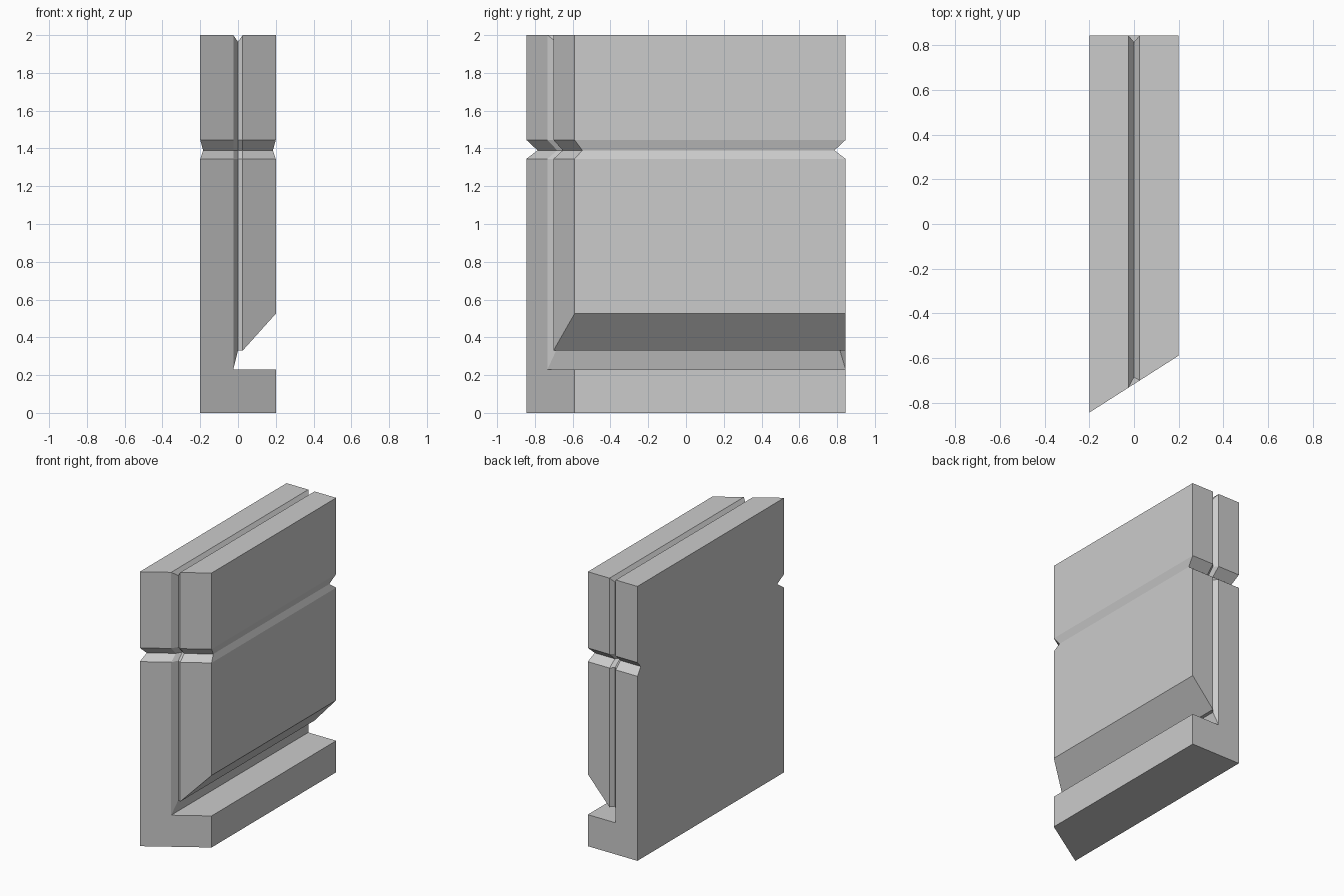
import bpy, bmesh
from mathutils import Vector

if "Cube" in bpy.data.objects:
    bpy.data.objects.remove(bpy.data.objects["Cube"])

# Outline of the panel in x/z: wall, foot, undercut slot, top groove
outline = [(-.2, 0), (.2, 0), (.2, .23), (-.025, .23), (0, .33), (.025, .33),
           (.2, .525), (.2, 2), (.025, 2), (0, 1.965), (-.025, 2), (-.2, 2)]
# End faces as outline indices: left/foot, groove sides, right panel
ends = [(0, 1, 2, 3, 10, 11), (3, 4, 9, 10), (4, 5, 8, 9), (5, 6, 7, 8)]
BACK, GROOVE = .845, .03


def front_y(x):
    """Mitred front end."""
    return -.845 + (x + .2) * .255 / .4


bm = bmesh.new()
front, back = [], []
for x, z in outline:
    inset = GROOVE if x == 0 else 0
    front.append(bm.verts.new((x, front_y(x) + inset, z)))
    back.append(bm.verts.new((x, BACK - inset, z)))
for f in ends:
    bm.faces.new([front[i] for i in f])
    bm.faces.new([back[i] for i in reversed(f)])
n = len(outline)
for i in range(n):
    j = (i + 1) % n
    bm.faces.new((front[j], front[i], back[i], back[j]))

# Horizontal V groove: cut three loops and shrink the middle one
for z in (1.345, 1.39, 1.445):
    bmesh.ops.bisect_plane(bm, geom=bm.verts[:] + bm.edges[:] + bm.faces[:],
                           plane_co=Vector((0, 0, z)), plane_no=Vector((0, 0, 1)))
for v in bm.verts:
    if abs(v.co.z - 1.39) < 1e-4:
        v.co.x *= .925
        v.co.y *= .93

# The left side stays one plain face
left = [f for f in bm.faces if all(v.co.x < -.18 for v in f.verts)]
bmesh.ops.dissolve_faces(bm, faces=left, use_verts=False)
bmesh.ops.recalc_face_normals(bm, faces=bm.faces[:])

mesh = bpy.data.meshes.new("wall_panel")
bm.to_mesh(mesh)
bm.free()
bpy.context.collection.objects.link(bpy.data.objects.new("wall_panel", mesh))
